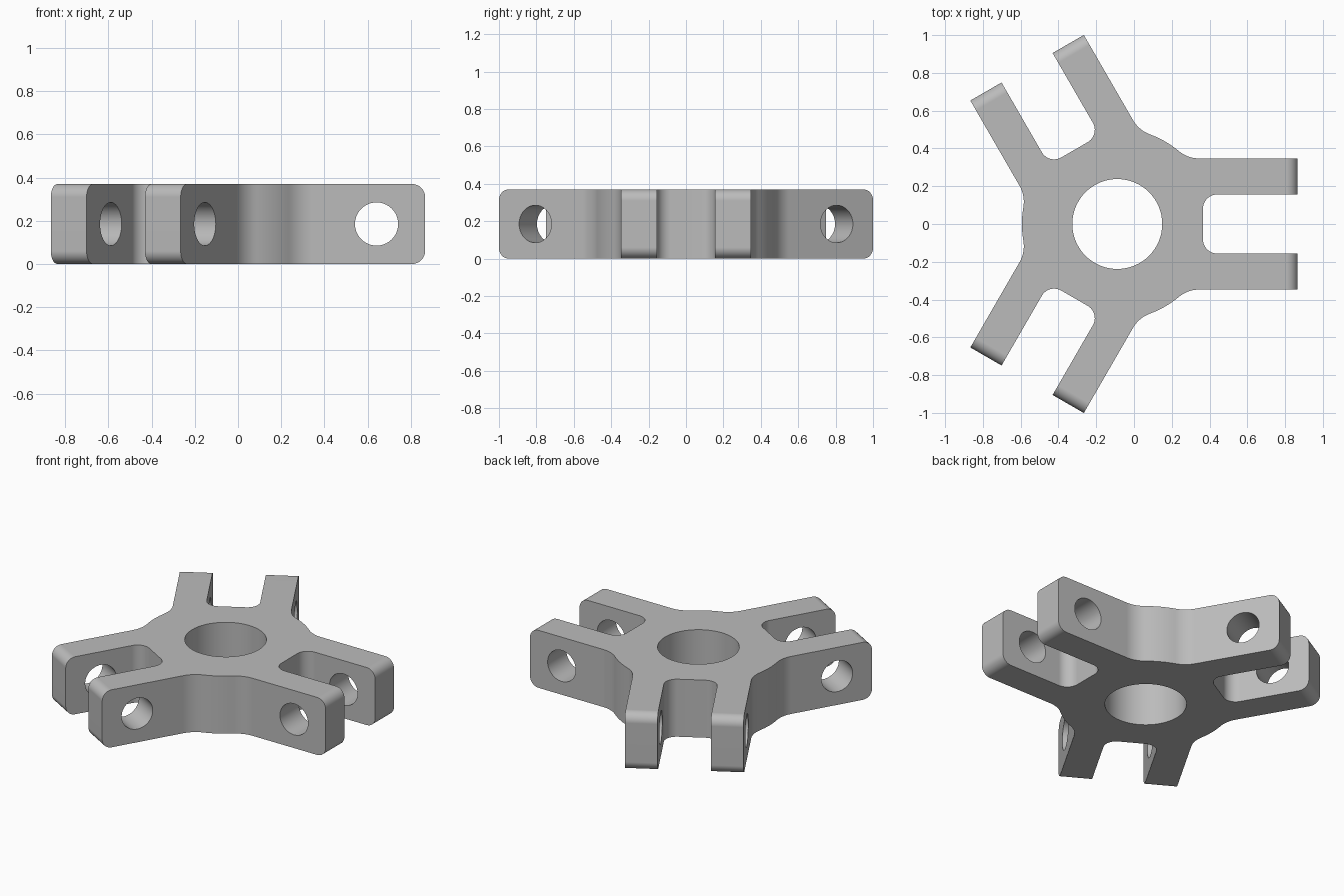
import bpy, bmesh, math
from mathutils import Matrix, Vector

cube = bpy.data.objects.get("Cube")
if cube:
    bpy.data.objects.remove(cube, do_unlink=True)

HEIGHT, HUB_R, BORE_R, PIN_R = 0.37, 0.505, 0.238, 0.1
ARM_END, OUTER, INNER, SLOT_X = 0.955, 0.347, 0.156, 0.4535
SLOT_R, FILLET_R, CORNER_R = 0.075, 0.173, 0.06
PIN_X = 0.73
CENTRE = Vector((-0.0885, 0, 0))

grey = bpy.data.materials.new("metal grey")
grey.use_nodes = True
grey.diffuse_color = (0.5, 0.5, 0.5, 1)
grey.node_tree.nodes["Principled BSDF"].inputs["Base Color"].default_value = (0.5, 0.5, 0.5, 1)


def arc(cx, cy, r, start, end, steps):
    angles = [math.radians(start + (end - start) * i / steps) for i in range(steps + 1)]
    return [(cx + r * math.cos(a), cy + r * math.sin(a)) for a in angles]


# Half outline of one forked arm, from the slot floor round to the hub rim
fillet_y = OUTER + FILLET_R
fillet_x = math.sqrt((HUB_R + FILLET_R) ** 2 - fillet_y ** 2)
hub_angle = math.degrees(math.atan2(fillet_y, fillet_x))
half = arc(SLOT_X + SLOT_R, INNER - SLOT_R, SLOT_R, 180, 90, 10)
half += [(ARM_END, INNER), (ARM_END, OUTER)]
half += arc(fillet_x, fillet_y, FILLET_R, 270, 180 + hub_angle, 10)
half += arc(0, 0, HUB_R, hub_angle, 60, 4)[1:]
arm = [(x, -y) for x, y in reversed(half)][1:] + half

# Repeat the arm three times and extrude the closed outline
bm = bmesh.new()
verts = []
for k in range(3):
    turn = Matrix.Rotation(math.radians(120 * k), 3, 'Z')
    verts += [bm.verts.new(turn @ Vector((x, y, 0))) for x, y in arm]
base = bm.faces.new(verts)
top = bmesh.ops.extrude_face_region(bm, geom=[base])["geom"]
bmesh.ops.translate(bm, vec=(0, 0, HEIGHT), verts=[g for g in top if isinstance(g, bmesh.types.BMVert)])
bmesh.ops.recalc_face_normals(bm, faces=bm.faces[:])

# Round the top and bottom corners of the prong tips
tips = [e for e in bm.edges
        if all(v.co.xy.length > 0.95 for v in e.verts)
        and abs(e.verts[0].co.z - e.verts[1].co.z) < 0.01]
bmesh.ops.bevel(bm, geom=tips, offset=CORNER_R, segments=8, profile=0.5, affect='EDGES')
mesh = bpy.data.meshes.new("hub_with_arms")
bm.to_mesh(mesh)
bm.free()
mesh.materials.append(grey)
hub = bpy.data.objects.new("hub_with_arms", mesh)
hub.location = CENTRE
bpy.context.collection.objects.link(hub)


def drill(matrix, radius, depth):
    """Cut a round hole through the hub."""
    bm = bmesh.new()
    bmesh.ops.create_cone(bm, cap_ends=True, segments=64, radius1=radius, radius2=radius,
                          depth=depth, matrix=matrix)
    data = bpy.data.meshes.new("hole_cutter")
    bm.to_mesh(data)
    bm.free()
    data.materials.append(grey)
    cutter = bpy.data.objects.new("hole_cutter", data)
    cutter.location = CENTRE
    cutter.hide_render = True
    bpy.context.collection.objects.link(cutter)
    mod = hub.modifiers.new("hole", 'BOOLEAN')
    mod.operation, mod.solver, mod.object = 'DIFFERENCE', 'EXACT', cutter
    bpy.ops.object.modifier_apply(modifier=mod.name)
    bpy.data.objects.remove(cutter, do_unlink=True)


bpy.ops.object.select_all(action='DESELECT')
hub.select_set(True)
bpy.context.view_layer.objects.active = hub

# Central bore, then a pin hole across each fork
drill(Matrix.Translation((0, 0, HEIGHT / 2)), BORE_R, 1)
for k in range(3):
    drill(Matrix.Rotation(math.radians(120 * k), 4, 'Z')
          @ Matrix.Translation((PIN_X, 0, HEIGHT / 2))
          @ Matrix.Rotation(math.radians(90), 4, 'X'), PIN_R, 0.8)

# Smooth curves, with flat faces kept flat
bpy.ops.object.shade_smooth_by_angle(angle=math.radians(30))
flat = hub.modifiers.new("flat_faces", 'WEIGHTED_NORMAL')
flat.keep_sharp = True
